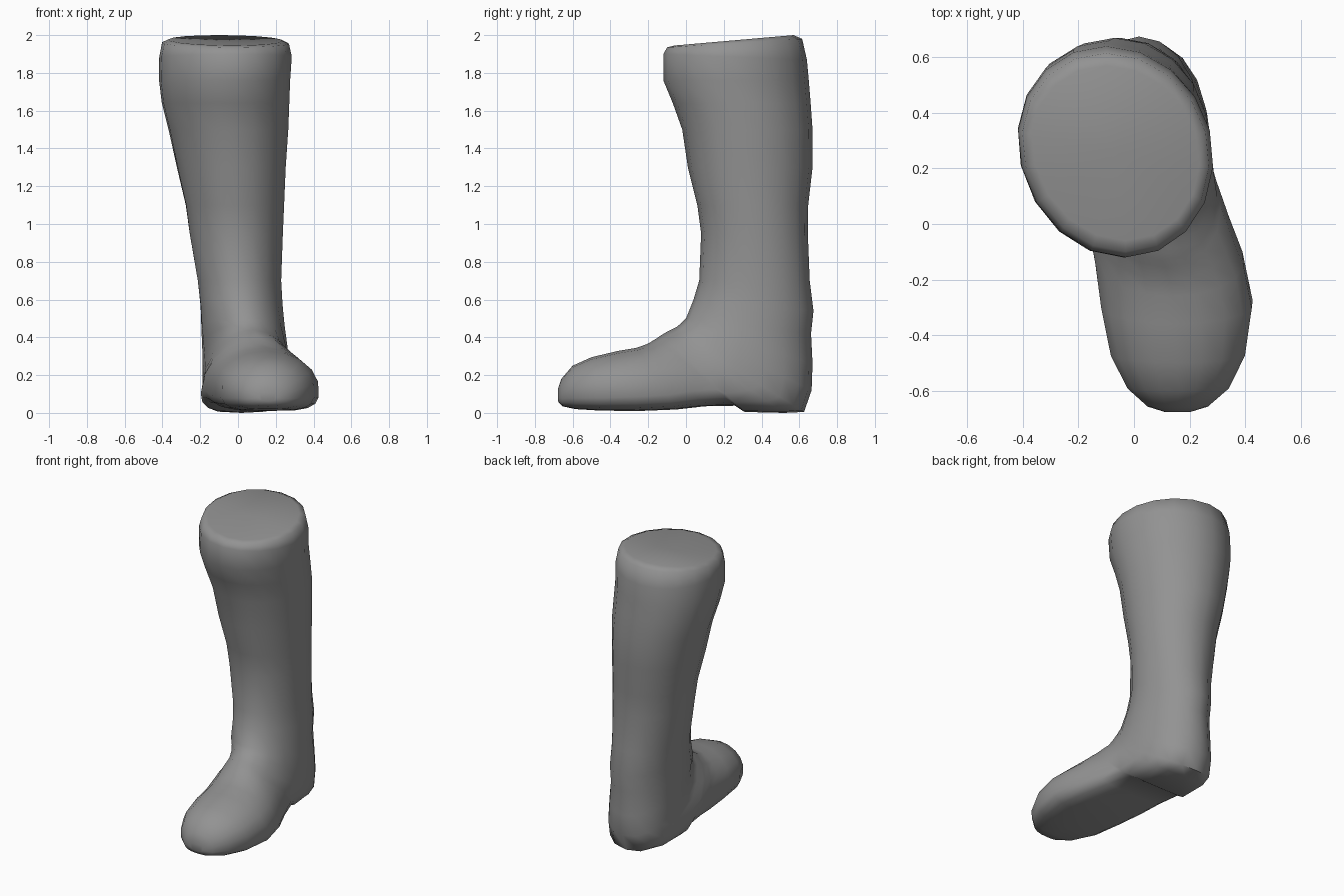
import bpy, bmesh, math

if "Cube" in bpy.data.objects:
    bpy.data.objects.remove(bpy.data.objects["Cube"])

SIDES = 18

# Rim rings: front y, front z, back y, back z, half width
RIM = [(-.06, 1.945, .57, 2.0, .30), (-.10, 1.935, .615, 1.98, .335),
       (-.12, 1.90, .64, 1.87, .35)]

# Shaft rings: height, front y, back y, centre x, half width
SHAFT = [(1.76, -.12, .65, -.07, .347), (1.64, -.07, .66, -.065, .338),
         (1.5, -.02, .67, -.05, .318), (1.3, .01, .67, -.035, .29),
         (1.1, .06, .647, -.016, .263), (.95, .08, .645, -.009, .25),
         (.7, .07, .655, .008, .224)]

# Foot rings, fanning round the ankle to the toe:
# upper y, upper z, lower y, lower z, upper x, half width
FOOT = [(.04, .60, .675, .54, .02, .22), (0, .50, .662, .42, .035, .222),
        (-.025, .475, .67, .26, .055, .224), (-.05, .455, .665, .12, .07, .226),
        (-.08, .44, .625, .005, .08, .228), (-.105, .427, .52, 0, .09, .234),
        (-.13, .412, .31, .005, .1, .242),
        (-.155, .395, .26, .038, .11, .246), (-.2, .367, .1, .035, .125, .258),
        (-.26, .345, -.05, .018, .14, .27), (-.36, .328, -.25, .01, .15, .275),
        (-.5, .295, -.45, .012, .158, .245), (-.6, .25, -.585, .02, .16, .185),
        (-.66, .18, -.655, .035, .157, .11), (-.677, .13, -.677, .06, .155, .045)]


def power(v, e):
    return math.copysign(abs(v) ** e, v) if abs(v) > 1e-6 else 0.0


def ring(front, back, width, square=1, mid=.52):
    """Oval spanning two points, widest at fraction mid, with a boxy lower half."""
    pts = []
    for i in range(SIDES):
        t = 2 * math.pi * i / SIDES
        e = square if math.cos(t) < 0 else 1
        u = power(math.cos(t), e)
        k = mid * (1 - u) if u > 0 else mid - (1 - mid) * u
        x, y, z = (f + (b - f) * k for f, b in zip(front, back))
        pts.append((x + width * power(math.sin(t), e), y, z))
    return pts


def sole_x(y):
    """The foot turns outward from heel to toe."""
    s = min(1, max(0, (y + .3) / .7))
    return .158 - .14 * s * s * (3 - 2 * s)


def squareness(y, z, w):
    """Round ankle, rounded heel, flat sole, rounder again at the toe."""
    if z > .1:
        return 1 if z > .2 else .9
    if y > 0:
        return .78 if y > .6 else .58
    return .55 + .3 * max(0, 1 - w / .25)


def widest(y, z):
    """The widest line drops toward the sole along the forefoot."""
    return .52 if z > .3 else .62 if y < .4 else .56


rings = [ring((-.03, yf, zf), (-.10, yb, zb), w) for yf, zf, yb, zb, w in RIM]
for z, yf, yb, x, w in SHAFT:
    skew = .035 * max(0, z - .9)
    rings.append(ring((x + skew, yf, z), (x - skew, yb, z), w))
rings += [ring((x, yf, zf), (sole_x(yb), yb, zb), w, squareness(yb, zb, w), widest(yb, zb))
          for yf, zf, yb, zb, x, w in FOOT]

# Boot body lofted from the rim down to the toe
bm = bmesh.new()
loops = [[bm.verts.new(p) for p in r] for r in rings]
for a, b in zip(loops, loops[1:]):
    for i in range(SIDES):
        j = (i + 1) % SIDES
        bm.faces.new((a[i], a[j], b[j], b[i]))

# Slightly dished closed top and rounded toe tip
center = bm.verts.new((-.07, .26, 1.962))
for i in range(SIDES):
    bm.faces.new((center, loops[0][(i + 1) % SIDES], loops[0][i]))
bm.faces.new(loops[-1])
bmesh.ops.recalc_face_normals(bm, faces=bm.faces)

mesh = bpy.data.meshes.new("boot")
bm.to_mesh(mesh)
bm.free()

leather = bpy.data.materials.new("grey leather")
leather.diffuse_color = (0.29, 0.29, 0.29, 1)
leather.use_nodes = True
leather.node_tree.nodes["Principled BSDF"].inputs["Base Color"].default_value = leather.diffuse_color
mesh.materials.append(leather)

boot = bpy.data.objects.new("boot", mesh)
bpy.context.collection.objects.link(boot)
bpy.context.view_layer.objects.active = boot
boot.select_set(True)
bpy.ops.object.shade_smooth_by_angle(angle=math.radians(60))
